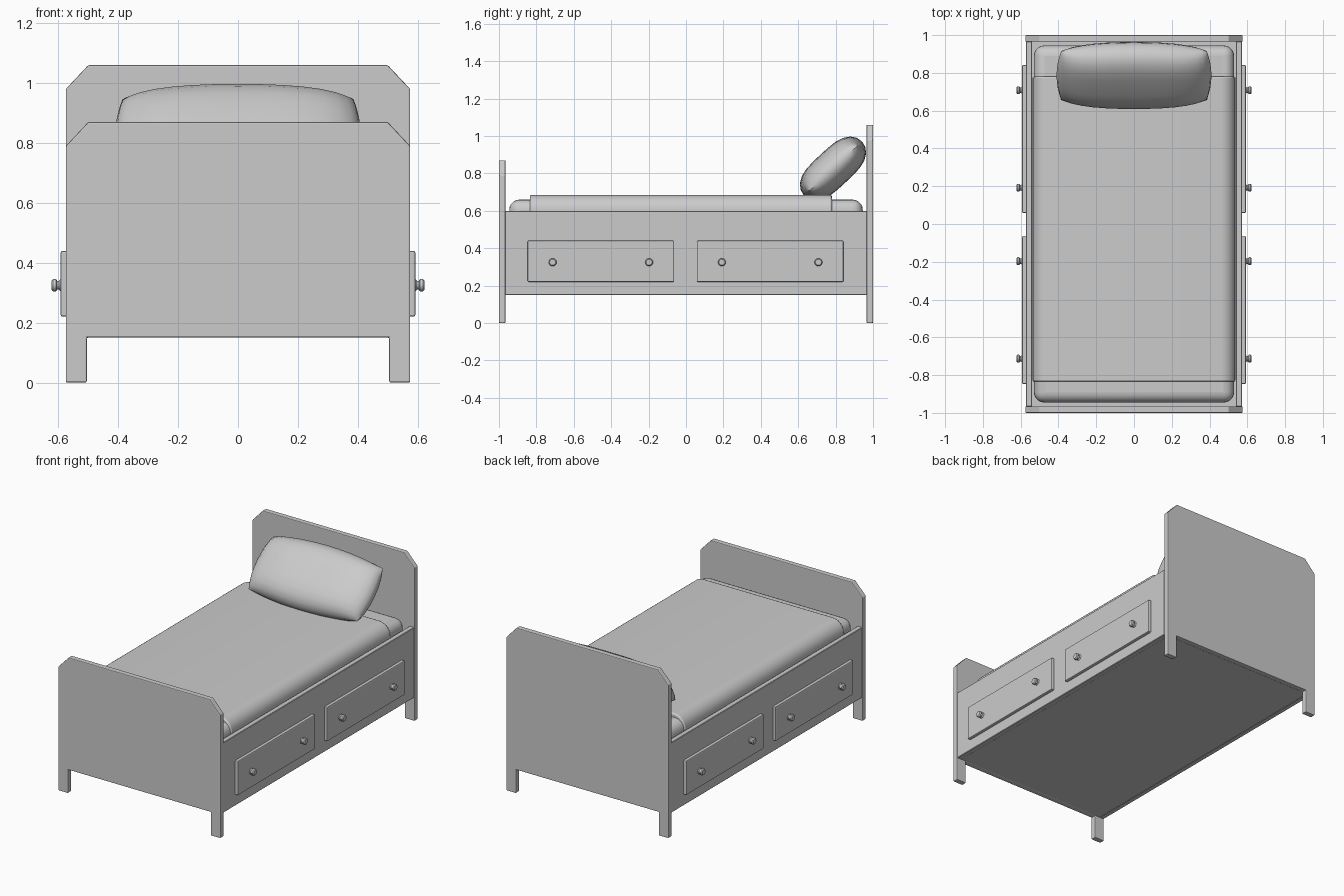
import bpy, bmesh, math
from mathutils import Matrix, Vector

if "Cube" in bpy.data.objects:
    bpy.data.objects.remove(bpy.data.objects["Cube"])


def finish(name, bm, bevel=0.0, segments=1, smooth=True):
    bmesh.ops.recalc_face_normals(bm, faces=bm.faces)
    mesh = bpy.data.meshes.new(name)
    bm.to_mesh(mesh)
    bm.free()
    ob = bpy.data.objects.new(name, mesh)
    bpy.context.collection.objects.link(ob)
    if bevel:
        mod = ob.modifiers.new("bevel", 'BEVEL')
        mod.width, mod.segments = bevel, segments
        mod.limit_method = 'ANGLE'
    if smooth:
        bpy.ops.object.select_all(action='DESELECT')
        bpy.context.view_layer.objects.active = ob
        ob.select_set(True)
        bpy.ops.object.shade_smooth_by_angle(angle=math.radians(35))
    return ob


def box(name, x0, x1, y0, y1, z0, z1, bevel=0.0, segments=1, smooth=False):
    bm = bmesh.new()
    bmesh.ops.create_cube(bm, size=1)
    for v in bm.verts:
        v.co = Vector((x0 if v.co.x < 0 else x1,
                       y0 if v.co.y < 0 else y1,
                       z0 if v.co.z < 0 else z1))
    return finish(name, bm, bevel, segments, smooth)


def extrude_y(name, points, y0, y1, bevel=0.0, smooth=False):
    bm = bmesh.new()
    face = bm.faces.new([bm.verts.new((x, y0, z)) for x, z in points])
    new = bmesh.ops.extrude_face_region(bm, geom=[face])["geom"]
    bmesh.ops.translate(bm, vec=(0, y1 - y0, 0),
                        verts=[g for g in new if isinstance(g, bmesh.types.BMVert)])
    return finish(name, bm, bevel, 2, smooth)


# Head and foot boards: clipped top corners, legs left by the bottom notch
def board(name, y0, y1, top):
    half = [(0.505, 0.15), (0.505, 0), (0.575, 0), (0.575, top - 0.08), (0.5, top)]
    extrude_y(name, half + [(-x, z) for x, z in reversed(half)], y0, y1, 0.005)


board("headboard", 0.965, 1.0, 1.06)
board("footboard", -1.0, -0.965, 0.87)

# Knob turned about the x axis
KNOB = [(0.585, 0.019), (0.593, 0.019), (0.598, 0.014), (0.604, 0.015),
        (0.608, 0.021), (0.617, 0.021), (0.622, 0.016)]


def knob(name, side, y, z, n=16):
    bm = bmesh.new()
    rings = [[bm.verts.new((side * x, y + r * math.cos(2 * math.pi * i / n),
                            z + r * math.sin(2 * math.pi * i / n))) for i in range(n)]
             for x, r in KNOB]
    for a, b in zip(rings, rings[1:]):
        for i in range(n):
            bm.faces.new((a[i], a[(i + 1) % n], b[(i + 1) % n], b[i]))
    bm.faces.new(rings[0])
    bm.faces.new(rings[-1])
    finish(name, bm)


# Side rails with two drawers each
for side, label in ((1, "right"), (-1, "left")):
    xs = sorted((side * 0.54, side * 0.573))
    box(f"{label}_rail", *xs, -0.967, 0.967, 0.15, 0.6, 0.003)
    for n, yc in ((1, -0.455), (2, 0.45)):
        xs = sorted((side * 0.565, side * 0.592))
        box(f"{label}_drawer_{n}", *xs, yc - 0.392, yc + 0.392, 0.22, 0.44, 0.006, 2)
        for k, dy in ((1, -0.258), (2, 0.258)):
            knob(f"{label}_drawer_{n}_knob_{k}", side, yc + dy, 0.325)

# Drawer base and mattress
box("base", -0.541, 0.541, -0.966, 0.966, 0.151, 0.45)
box("mattress", -0.53, 0.53, -0.945, 0.945, 0.45, 0.66, 0.055, 5, True)

# Blanket draped over the mattress
W, TOP, R = 0.537, 0.685, 0.08
half = [(W, 0.48)] + [(W - R + R * math.cos(a), TOP - R + R * math.sin(a))
                      for a in (math.pi / 2 * i / 6 for i in range(7))]
extrude_y("blanket", half + [(-x, z) for x, z in reversed(half)], -0.835, 0.78, 0.008, True)

# Pillow: puffed grid with pinched corners, leaning on the headboard
bm = bmesh.new()
NU, NV = 16, 12
place = Matrix.Translation((0, 0.786, 0.826)) @ Matrix.Rotation(math.radians(43), 4, 'X')
for s in (1, -1):
    grid = []
    for i in range(NU + 1):
        u = math.sin(math.pi / 2 * (2 * i / NU - 1))
        row = []
        for j in range(NV + 1):
            v = math.sin(math.pi / 2 * (2 * j / NV - 1))
            t = 0.1 * math.sqrt(max(0, (1 - u ** 4) * (1 - abs(v) ** 3.5)))
            p = Vector((0.41 * u * (1 - 0.06 * v * v), 0.212 * v * (1 - 0.17 * u * u), s * t))
            row.append(bm.verts.new(place @ p))
        grid.append(row)
    for i in range(NU):
        for j in range(NV):
            bm.faces.new((grid[i][j], grid[i + 1][j], grid[i + 1][j + 1], grid[i][j + 1]))
bmesh.ops.remove_doubles(bm, verts=bm.verts, dist=0.0005)
pillow = finish("pillow", bm)
